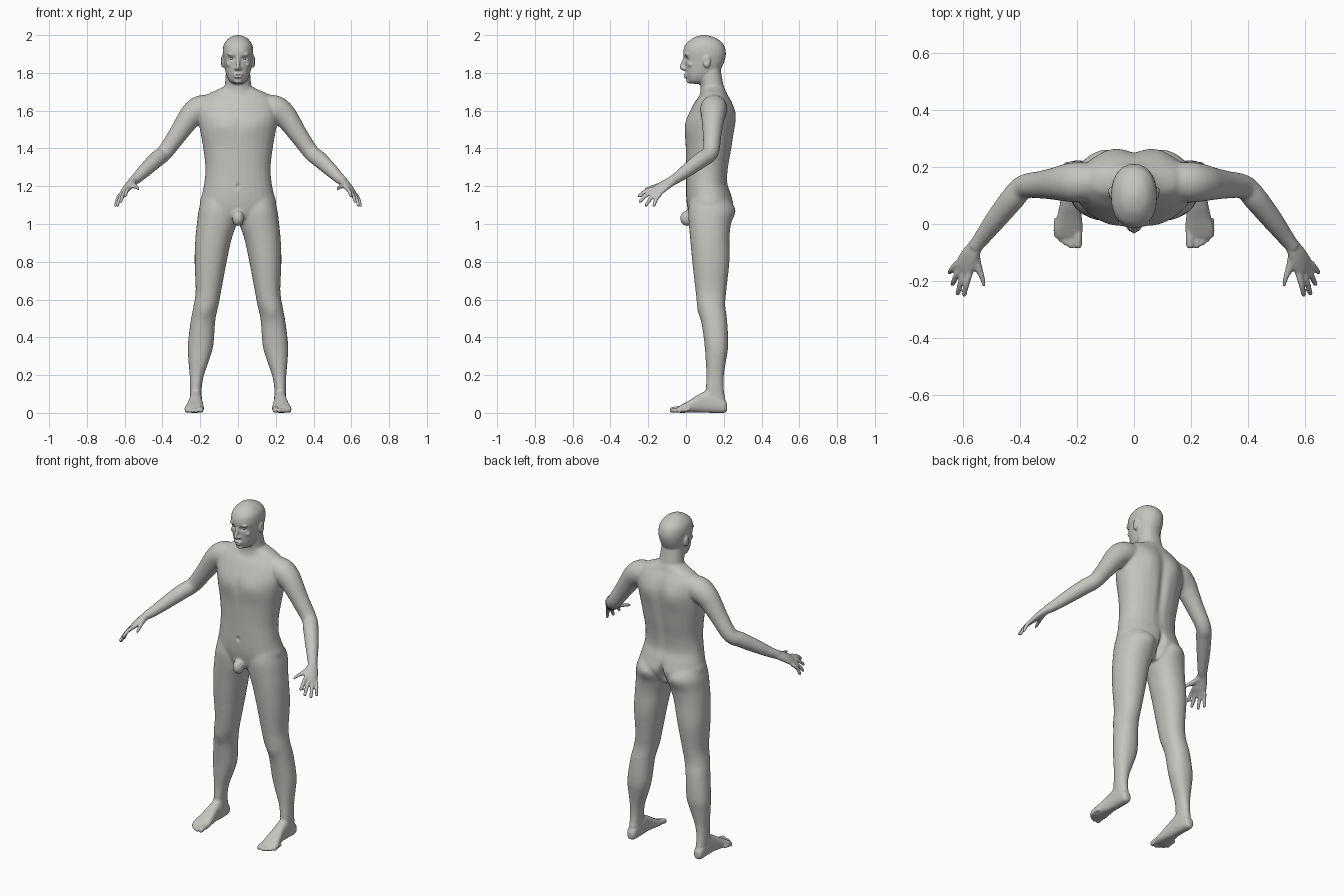
import bpy
import bmesh
import math
from mathutils import Vector, Matrix

if "Cube" in bpy.data.objects:
    bpy.data.objects.remove(bpy.data.objects["Cube"], do_unlink=True)

skin = bpy.data.materials.new("warm_grey_skin")
skin.use_nodes = True
SKIN_COLOUR = (0.56, 0.55, 0.525, 1)
skin.diffuse_color = SKIN_COLOUR
for node in skin.node_tree.nodes:
    if node.type == 'BSDF_PRINCIPLED':
        node.inputs["Base Color"].default_value = SKIN_COLOUR
        node.inputs["Roughness"].default_value = 0.7

parts = []
SIDES = 28


def make_object(name, bm, flip=False):
    """Turn a bmesh into a named object, optionally mirrored across x."""
    if flip:
        bmesh.ops.scale(bm, vec=(-1, 1, 1), verts=bm.verts)
    bmesh.ops.recalc_face_normals(bm, faces=bm.faces)
    mesh = bpy.data.meshes.new(name)
    bm.to_mesh(mesh)
    bm.free()
    mesh.materials.append(skin)
    mesh.shade_smooth()
    obj = bpy.data.objects.new(name, mesh)
    bpy.context.collection.objects.link(obj)
    return obj


def resample(rows, steps=4):
    """Catmull-Rom curve through rows of numbers."""
    result = []
    for i in range(len(rows) - 1):
        quad = (rows[max(i - 1, 0)], rows[i], rows[i + 1], rows[min(i + 2, len(rows) - 1)])
        for k in range(steps):
            t = k / steps
            result.append([b + 0.5 * t * (c - a + t * (2 * a - 5 * b + 4 * c - d + t * (3 * (b - c) + d - a)))
                           for a, b, c, d in zip(*quad)])
    return result + [list(rows[-1])]


def oval(power):
    """Unit superellipse points."""
    points = []
    for i in range(SIDES):
        angle = math.tau * i / SIDES
        c, s = math.cos(angle), math.sin(angle)
        points.append((math.copysign(abs(c) ** (2 / power), c), math.copysign(abs(s) ** (2 / power), s)))
    return points


def skin_rings(name, rings, mirrored):
    """Bridge rings of points into a closed solid."""
    for flip in ((False, True) if mirrored else (False,)):
        bm = bmesh.new()
        loops = [[bm.verts.new(p) for p in ring] for ring in rings]
        for low, high in zip(loops, loops[1:]):
            for i in range(SIDES):
                j = (i + 1) % SIDES
                bm.faces.new((low[i], low[j], high[j], high[i]))
        bm.faces.new(loops[0])
        bm.faces.new(loops[-1])
        label = ("right_" if flip else "left_") + name if mirrored else name
        parts.append(make_object(label, bm, flip))


def slab(name, rows, along='Z', mirrored=False, power=2.2):
    """Loft along an axis; each row is position, low a, high a, low b, high b."""
    rings = []
    for t, a0, a1, b0, b1 in resample(rows):
        ring = []
        for c, s in oval(power):
            a = (a0 + a1) / 2 + c * (a1 - a0) / 2
            b = (b0 + b1) / 2 + s * (b1 - b0) / 2
            ring.append((a, b, t) if along == 'Z' else (a, t, b))
        rings.append(ring)
    skin_rings(name, rings, mirrored)


def tube(name, rows, side=(0, 0, 1), mirrored=True):
    """Sweep an oval along a path; each row is x, y, z, radius (and thickness)."""
    path = resample([r if len(r) == 5 else (*r, r[3]) for r in rows])
    tip, before = Vector(path[-1][:3]), Vector(path[-2][:3])
    cap = tip + (tip - before).normalized() * path[-1][3] * 0.7
    path.append([*cap, path[-1][3] * 0.6, path[-1][4] * 0.6])
    rings = []
    for i, row in enumerate(path):
        ahead = Vector(path[min(i + 1, len(path) - 1)][:3])
        tangent = (ahead - Vector(path[max(i - 1, 0)][:3])).normalized()
        u = Vector(side)
        u = (u - tangent * u.dot(tangent)).normalized()
        v = tangent.cross(u)
        rings.append([Vector(row[:3]) + u * c * row[3] + v * s * row[4] for c, s in oval(2)])
    skin_rings(name, rings, mirrored)


def ball(name, centre, size, mirrored=True):
    made = []
    for flip in ((False, True) if mirrored else (False,)):
        bm = bmesh.new()
        shape = Matrix.Translation(centre) @ Matrix.Diagonal((*size, 1))
        bmesh.ops.create_icosphere(bm, subdivisions=3, radius=1, matrix=shape)
        label = ("right_" if flip else "left_") + name if mirrored else name
        made.append(make_object(label, bm, flip))
    return made


# Torso, neck and head: height, half width, front, back
torso = [(1.0, .06, .05, .19), (1.04, .16, .02, .22), (1.1, .203, .005, .245), (1.16, .19, 0, .238),
         (1.22, .178, 0, .22), (1.3, .173, 0, .225), (1.4, .184, -.002, .243), (1.48, .198, -.006, .253),
         (1.55, .21, .002, .258), (1.6, .21, .022, .255), (1.65, .195, .05, .24), (1.69, .155, .08, .218),
         (1.71, .11, .085, .21), (1.73, .07, .09, .2)]
neck = [(1.62, .1, .05, .22), (1.69, .087, .074, .212), (1.73, .071, .077, .2),
        (1.78, .066, .068, .19), (1.84, .06, .07, .18)]
head = [(1.742, .024, .035, .07), (1.757, .045, .012, .12), (1.79, .062, .001, .165), (1.83, .071, -.004, .19),
        (1.87, .077, -.009, .206), (1.91, .081, -.015, .211), (1.95, .075, -.003, .199),
        (1.98, .053, .03, .167), (1.993, .032, .058, .135), (2.0, .01, .085, .108)]
for name, rows in (("torso", torso), ("neck", neck), ("head", head)):
    slab(name, [(z, -w, w, f, b) for z, w, f, b in rows])
ball("groin", (0, .005, 1.03), (.032, .037, .042), False)

# Face and ears
tube("nose", [(0, -.006, 1.885, .008), (0, -.018, 1.845, .01), (0, -.023, 1.829, .011),
              (0, -.01, 1.82, .01)], side=(1, 0, 0), mirrored=False)
ball("nostril", (.012, -.01, 1.823), (.009, .011, .008))
ball("brow", (.032, .002, 1.898), (.026, .012, .008))
ball("cheek", (.045, .024, 1.845), (.018, .016, .014))
ball("upper_lip", (0, -.002, 1.791), (.025, .011, .007), False)
ball("lower_lip", (0, -.001, 1.778), (.021, .011, .007), False)
ball("chin", (0, .018, 1.757), (.022, .016, .014), False)
ball("ear", (.081, .11, 1.86), (.012, .02, .033))

# Legs: height, inner, outer, front, back
slab("leg", [(1.16, .02, .18, .03, .2), (1.08, 0, .207, .012, .248), (1.0, .008, .218, .015, .237),
             (.92, .034, .226, .022, .23), (.8, .06, .23, .033, .23), (.65, .088, .224, .05, .214),
             (.57, .103, .235, .06, .208), (.49, .12, .25, .08, .218), (.36, .13, .266, .098, .224),
             (.28, .152, .263, .104, .213), (.2, .18, .256, .108, .201), (.13, .192, .255, .105, .2),
             (.05, .195, .252, .11, .212)], mirrored=True)

# Feet: distance back, inner, outer, sole, instep
slab("foot", [(.218, .21, .24, .012, .045), (.2, .197, .252, 0, .075), (.13, .19, .256, 0, .12),
              (.08, .19, .259, .002, .105), (.02, .183, .272, .002, .068), (-.02, .18, .283, 0, .045),
              (-.048, .187, .278, .002, .028)], along='Y', mirrored=True, power=2.5)
for name, x, tip, r in (("big_toe", .197, -.075, .015), ("second_toe", .221, -.078, .011),
                        ("third_toe", .24, -.069, .0105), ("fourth_toe", .257, -.056, .01),
                        ("little_toe", .273, -.04, .0095)):
    tube(name, [(x, tip + .06, r + .01, r), (x, tip + .025, r + .005, r), (x, tip, r, r)])

# Arms
tube("arm", [(.11, .15, 1.628, .058), (.19, .147, 1.612, .071), (.235, .145, 1.585, .067),
             (.27, .142, 1.545, .059), (.325, .138, 1.465, .049), (.388, .13, 1.378, .043),
             (.43, .085, 1.343, .043), (.49, .01, 1.287, .037), (.535, -.05, 1.243, .029),
             (.558, -.08, 1.225, .025)])

# Hands
across = Vector((.045, .03, -.03))
tube("palm", [(.552, -.07, 1.23, .026, .021), (.575, -.11, 1.206, .035, .02),
              (.594, -.148, 1.18, .04, .016), (.601, -.163, 1.17, .036, .012)], side=across)
tube("thumb", [(.558, -.1, 1.213, .016), (.547, -.15, 1.202, .014), (.533, -.19, 1.192, .011),
               (.527, -.216, 1.184, .009)])
fingers = [("index_finger", (.597, -.25, 1.148)), ("middle_finger", (.62, -.245, 1.118)),
           ("ring_finger", (.638, -.212, 1.098)), ("little_finger", (.648, -.17, 1.096))]
for i, (name, tip) in enumerate(fingers):
    base = Vector((.575, -.165, 1.189)) + across * i / 3
    tip = Vector(tip)
    bend = (base + tip) / 2 + Vector((.003, -.004, .007))
    tube(name, [(*base, .0115), (*bend, .0105), (*tip, .0085)])

# Fuse everything into one continuous skin
bpy.ops.object.select_all(action='DESELECT')
face_names = ("nostril", "brow", "cheek", "lip", "chin", "ear", "groin")
solids = parts + [o for o in bpy.context.collection.objects
                  if o not in parts and o.type == 'MESH' and o.name.endswith(face_names)]
for obj in solids:
    obj.select_set(True)
body = parts[0]
bpy.context.view_layer.objects.active = body
bpy.ops.object.join()
body.name = "body"
fuse = body.modifiers.new("fuse", 'REMESH')
fuse.mode = 'VOXEL'
fuse.voxel_size = 0.0055
bpy.ops.object.modifier_apply(modifier=fuse.name)

# Blend joints strongly, keep face, hands and feet crisp
group = body.vertex_groups.new(name="blend")
soft, crisp = [], []
for v in body.data.vertices:
    fine = v.co.z > 1.745 or v.co.z < 0.09 or abs(v.co.x) > 0.55
    (crisp if fine else soft).append(v.index)
group.add(soft, 1.0, 'REPLACE')
group.add(crisp, 0.12, 'REPLACE')
blend = body.modifiers.new("blend", 'SMOOTH')
blend.factor = 0.5
blend.iterations = 22
blend.vertex_group = group.name
bpy.ops.object.modifier_apply(modifier=blend.name)

# Sculpt strokes: centre, reach, push
strokes = [((0, .26, 1.42), (.025, .08, .2), (0, -.014, 0)),       # spine
           ((.085, .26, 1.57), (.055, .06, .08), (0, .012, 0)),    # shoulder blade
           ((.085, .25, 1.075), (.065, .07, .055), (0, .014, 0)),  # buttock
           ((0, .25, 1.06), (.016, .07, .06), (0, -.04, 0)),       # cleft
           ((.085, 0, 1.52), (.065, .05, .05), (0, -.007, 0)),     # chest
           ((0, 0, 1.5), (.015, .05, .08), (0, .005, 0)),          # breastbone
           ((0, 0, 1.2), (.01, .03, .012), (0, .008, 0)),          # navel
           ((.175, .07, .53), (.03, .04, .04), (0, -.006, 0)),     # kneecap
           ((.031, .002, 1.876), (.017, .025, .011), (0, .012, 0)),   # eye socket
           ((0, -.012, 1.7845), (.022, .014, .004), (0, .005, 0)),    # mouth
           ((.095, .105, 1.862), (.012, .01, .016), (-.007, 0, 0))]   # ear hollow
for centre, reach, push in strokes:
    for sign in ((1, -1) if centre[0] else (1,)):
        cx, cy, cz = centre[0] * sign, centre[1], centre[2]
        move = Vector((push[0] * sign, push[1], push[2]))
        for v in body.data.vertices:
            dz = abs(v.co.z - cz) / reach[2]
            if dz < 2.5:
                d = dz ** 2 + ((v.co.x - cx) / reach[0]) ** 2 + ((v.co.y - cy) / reach[1]) ** 2
                if d < 6:
                    v.co += move * math.exp(-d)
body.data.materials.clear()
body.data.materials.append(skin)
body.data.shade_smooth()

# Eyes
ball("eye", (.031, .019, 1.876), (.014, .013, .011))
